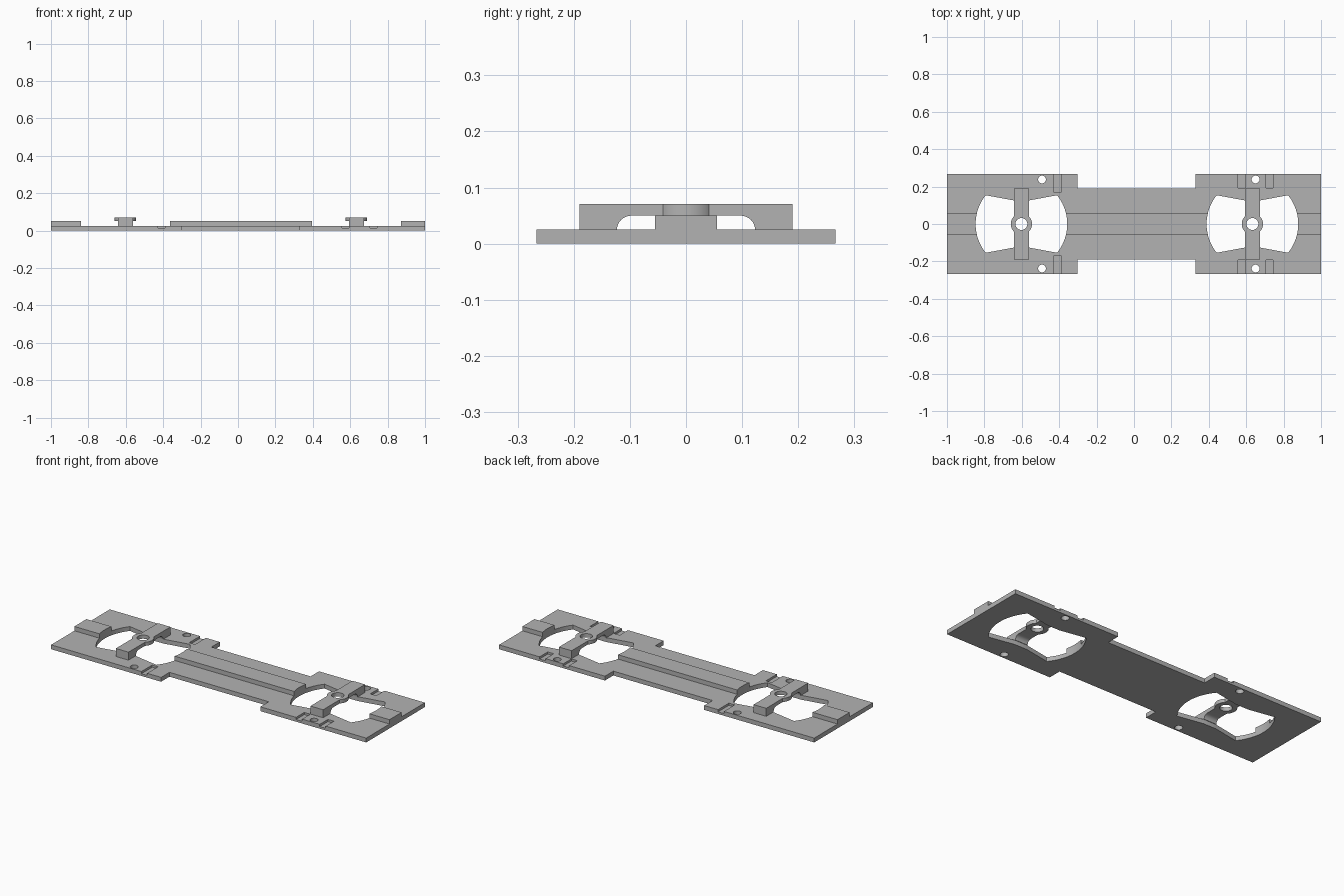
import bpy, bmesh
from math import sin, cos, pi, atan2
from mathutils import Matrix

cube = bpy.data.objects.get("Cube")
if cube:
    bpy.data.objects.remove(cube, do_unlink=True)

grey = bpy.data.materials.new("plain_grey")
grey.use_nodes = True
colour = (0.45, 0.45, 0.45, 1)
grey.diffuse_color = colour
grey.node_tree.nodes["Principled BSDF"].inputs["Base Color"].default_value = colour

T = 0.025            # plate thickness
RAIL_TOP = 0.05
BEAM_TOP = 0.071
HALF = 0.266         # half width of the wide ends
MOUNTS = (-0.602, 0.633)


def prism(name, points, low, high, matrix=Matrix()):
    """Extrude a 2D outline from low to high along its normal."""
    bm = bmesh.new()
    face = bm.faces.new([bm.verts.new((x, y, low)) for x, y in points])
    out = bmesh.ops.extrude_face_region(bm, geom=[face])
    top = [v for v in out["geom"] if isinstance(v, bmesh.types.BMVert)]
    bmesh.ops.translate(bm, verts=top, vec=(0, 0, high - low))
    bm.transform(matrix)
    bmesh.ops.recalc_face_normals(bm, faces=bm.faces)
    mesh = bpy.data.meshes.new(name)
    bm.to_mesh(mesh)
    bm.free()
    mesh.materials.append(grey)
    obj = bpy.data.objects.new(name, mesh)
    bpy.context.collection.objects.link(obj)
    return obj


def rect(x0, x1, y0, y1):
    return [(x0, y0), (x1, y0), (x1, y1), (x0, y1)]


def arc(cx, cy, rx, ry, start, end, steps):
    return [(cx + rx * cos(a), cy + ry * sin(a))
            for a in (start + (end - start) * i / steps for i in range(steps + 1))]


def circle(cx, cy, r, steps=32):
    return arc(cx, cy, r, r, 0, 2 * pi, steps)[:-1]


def combine(target, other, operation):
    """Apply a boolean and discard the second body."""
    mod = target.modifiers.new("boolean", 'BOOLEAN')
    mod.operation, mod.solver, mod.object = operation, 'EXACT', other
    bpy.context.view_layer.objects.active = target
    bpy.ops.object.modifier_apply(modifier=mod.name)
    bpy.data.objects.remove(other, do_unlink=True)


# Base plate with a narrow waist
plate = prism("base_plate", [
    (-1, -HALF), (-0.302, -HALF), (-0.302, -0.19), (0.328, -0.19),
    (0.328, -HALF), (1, -HALF), (1, HALF), (0.328, HALF),
    (0.328, 0.19), (-0.302, 0.19), (-0.302, HALF), (-1, HALF)], 0, T)

# Raised centre rail, later interrupted by the openings
combine(plate, prism("centre_rail", rect(-1, 1, -0.055, 0.055), 0.01, RAIL_TOP), 'UNION')

# Bow-tie openings with round ends
corner = atan2(0.153, 0.19)
for cx in MOUNTS:
    outline = arc(cx, 0, 0.245, 0.245, -corner, corner, 20)
    outline += [(cx + 0.04, 0.126), (cx - 0.04, 0.126)]
    outline += arc(cx, 0, 0.245, 0.245, pi - corner, pi + corner, 20)
    outline += [(cx - 0.04, -0.126), (cx + 0.04, -0.126)]
    combine(plate, prism("opening_cutter", outline, -0.1, 0.1), 'DIFFERENCE')

# Screw holes and shallow edge slots on both long sides
for side in (-1, 1):
    for x in (-0.492, 0.65):
        combine(plate, prism("hole_cutter", circle(x, side * 0.238, 0.021, 24), -0.1, 0.1), 'DIFFERENCE')
    for x0, x1, inner in ((-0.427, -0.39, 0.168), (0.555, 0.593, 0.192), (0.705, 0.743, 0.192)):
        ys = sorted((side * inner, side * 0.3))
        combine(plate, prism("slot_cutter", rect(x0, x1, *ys), 0.0125, 0.1), 'DIFFERENCE')

# Arched cross beams, each with a round pierced hub
yz_to_world = Matrix(((0, 0, 1, 0), (1, 0, 0, 0), (0, 1, 0, 0), (0, 0, 0, 1)))
for label, cx in zip(("right", "left"), MOUNTS):
    profile = [(0.19, T), (0.19, BEAM_TOP), (-0.19, BEAM_TOP), (-0.19, T)]
    profile += arc(-0.097, T, 0.026, 0.025, pi, pi / 2, 8)
    profile += arc(0.097, T, 0.026, 0.025, pi / 2, 0, 8)
    beam = prism(label + "_cross_beam", profile, cx - 0.04, cx + 0.04, yz_to_world)
    combine(beam, prism("hub", circle(cx, 0, 0.057, 40), RAIL_TOP, BEAM_TOP), 'UNION')
    combine(beam, prism("hub_cutter", circle(cx, 0, 0.032), 0, 0.1), 'DIFFERENCE')

# Smooth the round walls, keep edges crisp
for obj in bpy.context.collection.objects:
    if obj.name == "base_plate" or obj.name.endswith("cross_beam"):
        bpy.ops.object.select_all(action='DESELECT')
        obj.select_set(True)
        bpy.context.view_layer.objects.active = obj
        bpy.ops.object.shade_smooth_by_angle(angle=0.5)
